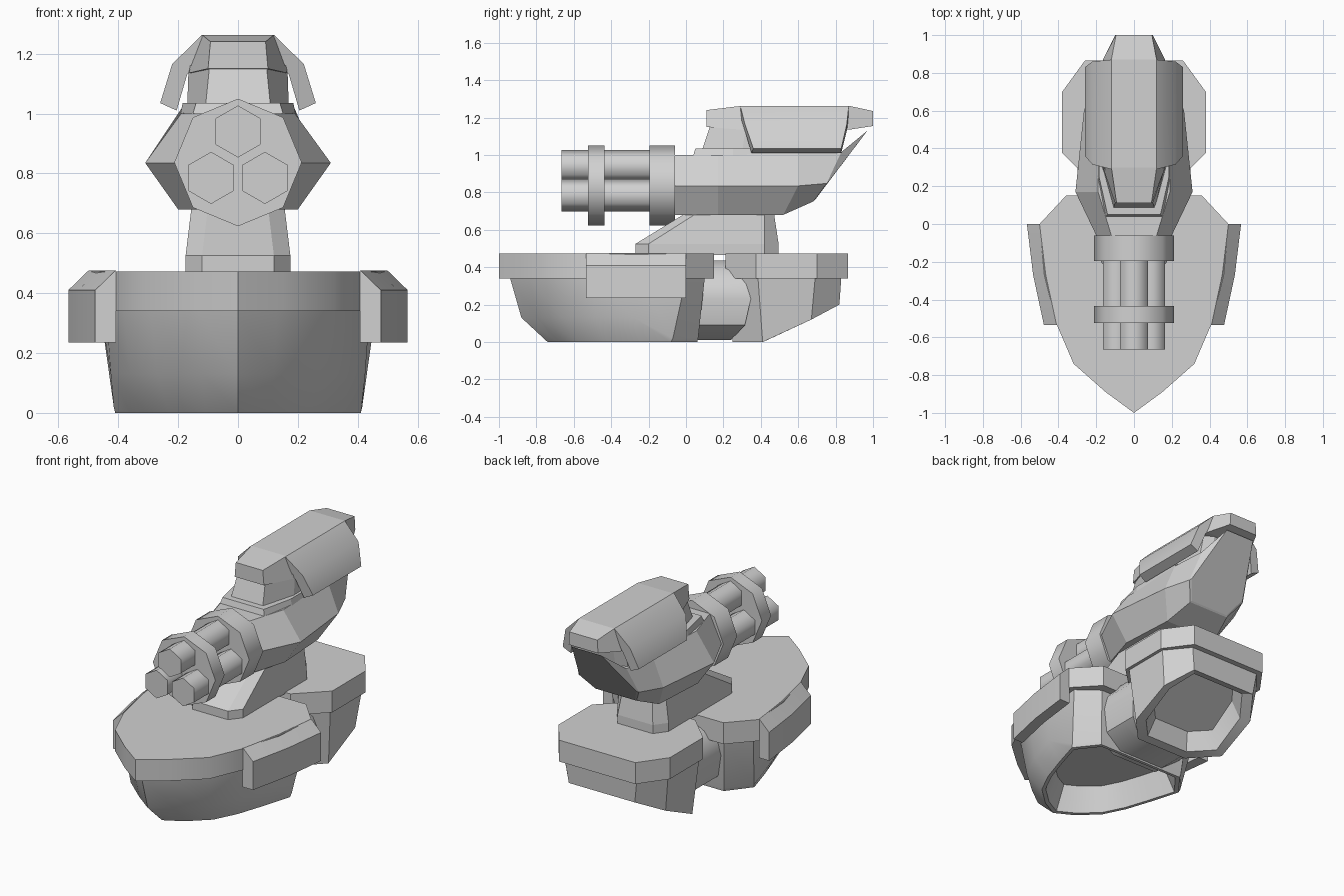
import bpy, bmesh, math

if "Cube" in bpy.data.objects:
    bpy.data.objects.remove(bpy.data.objects["Cube"])

grey = bpy.data.materials.new("plain_grey")
grey.diffuse_color = (0.64, 0.64, 0.64, 1)
grey.use_nodes = True
grey.node_tree.nodes["Principled BSDF"].inputs["Base Color"].default_value = grey.diffuse_color


def finish(name, bm, smooth=None):
    bmesh.ops.recalc_face_normals(bm, faces=bm.faces)
    me = bpy.data.meshes.new(name)
    bm.to_mesh(me)
    bm.free()
    me.materials.append(grey)
    ob = bpy.data.objects.new(name, me)
    bpy.context.collection.objects.link(ob)
    if smooth:
        bpy.ops.object.select_all(action='DESELECT')
        ob.select_set(True)
        bpy.context.view_layer.objects.active = ob
        bpy.ops.object.shade_smooth_by_angle(angle=math.radians(smooth))
    return ob


def loft(name, rings, smooth=None):
    """Skin closed rings of equal length and cap both ends."""
    bm = bmesh.new()
    vs = [[bm.verts.new(p) for p in r] for r in rings]
    n = len(vs[0])
    for a, b in zip(vs, vs[1:]):
        for i in range(n):
            j = (i + 1) % n
            bm.faces.new((a[i], a[j], b[j], b[i]))
    bm.faces.new(vs[0])
    bm.faces.new(vs[-1])
    return finish(name, bm, smooth)


def mirror(half):
    """Complete a half ring across x = 0."""
    return half + [(-x, y, z) for x, y, z in reversed(half) if x > 0]


def level(pts, z):
    return mirror([(x, y, z) for x, y in pts])


def shrink(ring, s, cy, z=None, dz=0):
    return [(x * s, cy + (y - cy) * s, (pz + dz) if z is None else z) for x, y, pz in ring]


def rod(name, x, z, r, y0, y1, sides, smooth):
    rings = []
    for y in (y0, y1):
        rings.append([(x + r * math.sin(2 * math.pi * i / sides), y,
                       z + r * math.cos(2 * math.pi * i / sides)) for i in range(sides)])
    return loft(name, rings, smooth)


# Front hull: deck rim, tapered sides, chamfered keel and hollow underside
deck = [(0, -1), (.15, -.89), (.32, -.74), (.41, -.53), (.475, -.27), (.5, 0), (.36, .15)]
waist = [(0, -.94), (.13, -.84), (.29, -.69), (.38, -.5), (.44, -.25), (.46, 0), (.33, .1)]
low = mirror([(0, -.88, .13), (.12, -.79, .13), (.27, -.66, .13), (.36, -.48, .13),
              (.425, -.28, .13), (.415, -.07, .02), (.305, .065, .02)])
keel = mirror([(0, -.74, 0), (.11, -.68, 0), (.23, -.57, 0), (.3, -.43, 0),
               (.36, -.25, 0), (.41, -.08, 0), (.3, .06, 0)])
loft("front_hull", [level(deck, .472), level(deck, .34), level(waist, .34), low, keel,
                    shrink(keel, .94, -.25), shrink(keel, .8, -.25, z=.15)], 28)

# Rear hull with sloping hollow underside
deck = [(.21, .21), (.38, .375), (.38, .7), (.26, .865)]
waist = [(.195, .235), (.36, .385), (.36, .69), (.245, .83)]
keel = mirror([(.18, .25, 0), (.33, .41, 0), (.33, .67, .12), (.225, .82, .2)])
loft("rear_hull", [level(deck, .472), level(deck, .34), level(waist, .34), keel,
                   shrink(keel, .82, .54, dz=.01), shrink(keel, .68, .54, dz=.12)], 28)

# Wide rounded coupling between the hulls
coupling = [(.13, .435), (.23, .385), (.285, .31), (.3, .23), (.27, .09), (.16, .01)]
loft("hull_coupling", [mirror([(x, y, z) for x, z in coupling]) for y in (0, .225)]
     + [mirror([(x, max(.24, .21 + (x - .17) * 1.05), z) for x, z in coupling])], 40)

# Chamfered armour plates on the hull sides
for s in (-1, 1):
    rings = []
    for y, x in ((-.535, .41), (-.27, .467), (0, .5)):
        rings.append([(s * px, y, z) for px, z in
                      ((x - .003, .235), (x - .003, .475), (x, .475), (x + .067, .41), (x + .067, .235))])
    loft("side_armour", rings, 25)

# Pedestal under the turret
base = [(.12, -.27), (.175, -.2), (.175, .42), (.12, .495)]
top = [(.1, .0), (.155, .06), (.155, .42), (.1, .47)]
loft("pedestal", [level(base, .465), level(base, .525), level(top, .69)])

# Turret body: six-sided sections from nose to sloping tail
loft("turret_body", [mirror(h) for h in (
    [(.12, -.06, 1.0), (.2, -.06, .835), (.13, -.06, .68)],
    [(.19, .17, 1.0), (.31, .17, .835), (.2, .17, .68)],
    [(.19, .6, 1.015), (.265, .6, .835), (.18, .52, .68)],
    [(.175, .83, 1.015), (.205, .752, .848), (.14, .682, .752)],
    [(.1, .97, 1.13), (.195, .762, .856), (.135, .69, .76)])])

# Stepped collar and neck below the head
loft("neck_collar", [level([(.155, .035), (.195, .25), (.195, .6)], .985),
                     level([(.14, .05), (.185, .25), (.185, .6)], 1.035)])
loft("neck", [level([(.11, .08), (.17, .3), (.165, .8), (.1, .83)], 1.01),
              level([(.095, .13), (.165, .32), (.155, .83), (.1, .86)], 1.16)])

# Head cover
loft("head_cover", [mirror(h) for h in (
    [(.092, .11, 1.24), (.1, .11, 1.15)],
    [(.12, .3, 1.263), (.165, .3, 1.135)],
    [(.12, .87, 1.263), (.165, .87, 1.135)],
    [(.095, 1.0, 1.235), (.1, 1.0, 1.155)])])

# Bent side shields hanging from the head
section = [(.12, 1.263, .29, .87), (.22, 1.165, .315, .86), (.26, 1.035, .36, .83),
           (.205, 1.01, .35, .83), (.17, 1.13, .315, .86), (.115, 1.19, .29, .87)]
for s in (-1, 1):
    loft("head_shield", [[(s * x, f, z) for x, z, f, b in section],
                         [(s * x, b, z) for x, z, f, b in section]], 35)

# Three six-sided barrels held by two eight-sided clamps
for x, z in ((0, .94), (-.09, .785), (.09, .785)):
    rod("gun_barrel", x, z, .087, -.665, -.06, 6, 65)
for y0, y1 in ((-.525, -.435), (-.195, -.06)):
    rod("barrel_clamp", 0, .8365, .213, y0, y1, 8, 50)
